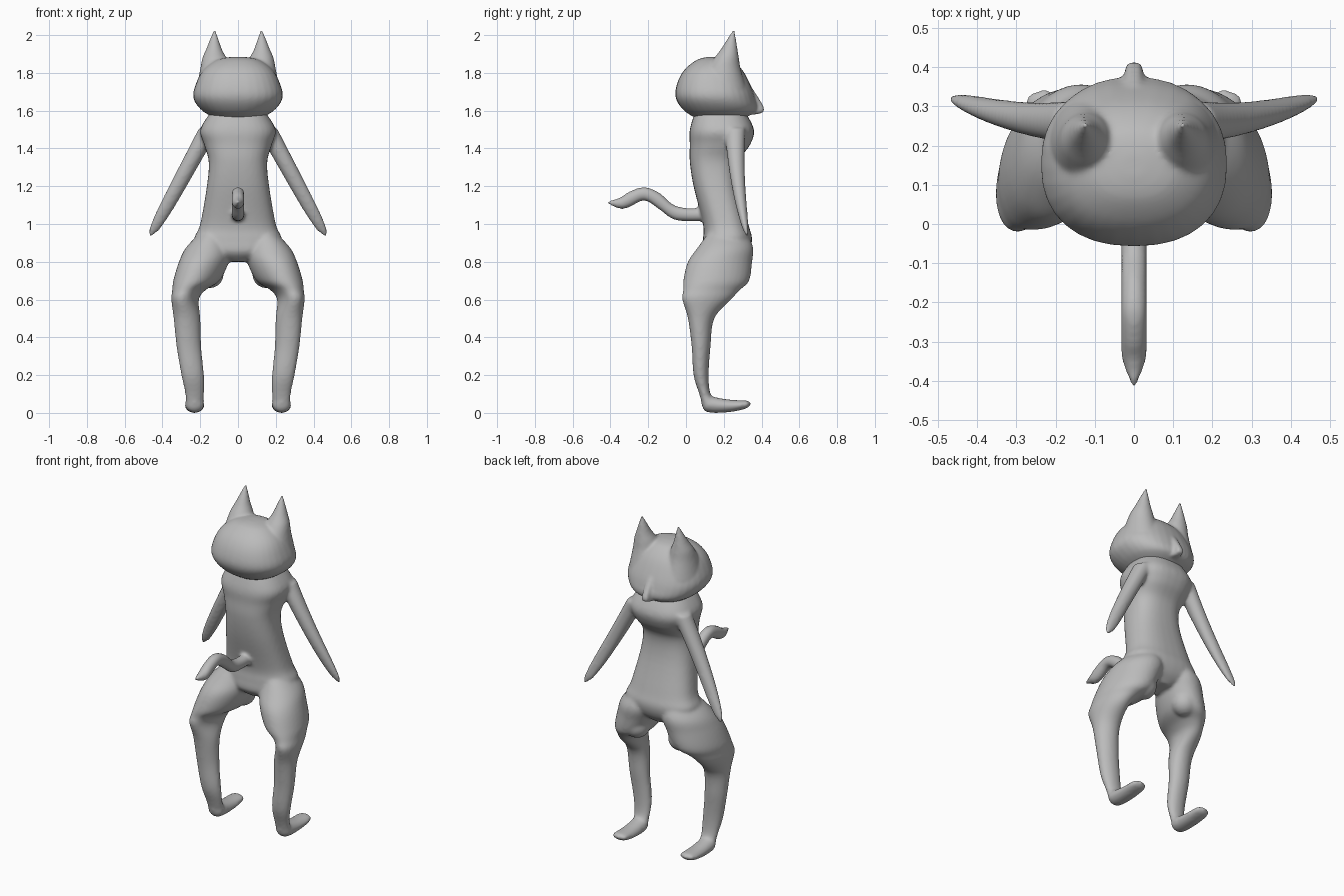
import bpy, bmesh, math
from mathutils import Matrix, Vector

cube = bpy.data.objects.get("Cube")
if cube:
    bpy.data.objects.remove(cube, do_unlink=True)

grey = (0.5, 0.5, 0.5, 1)
fur = bpy.data.materials.new("grey fur")
fur.use_nodes = True
fur.diffuse_color = grey
fur.node_tree.nodes["Principled BSDF"].inputs["Base Color"].default_value = grey


def smooth_rows(rows, steps=5):
    """Catmull-Rom interpolation through the slices of a loft."""
    rows = [Vector(row) for row in rows]
    padded = [rows[0]] + rows + [rows[-1]]
    result = []
    for before, start, end, after in zip(padded, padded[1:], padded[2:], padded[3:]):
        leave, arrive = (end - before) / 2, (after - start) / 2
        for step in range(steps):
            t = step / steps
            bend = (end - start) * 3 - leave * 2 - arrive
            twist = (start - end) * 2 + leave + arrive
            result.append(start + leave * t + bend * t**2 + twist * t**3)
    return result + [rows[-1]]


def signed_power(value, exponent):
    return math.copysign(abs(value) ** exponent, value)


def loft(bm, rows, axis="z", side=1, power=2, skew=0, sides=32):
    """Rows are (position on the axis, x, depth, x radius, depth radius)."""
    rings = []
    for position, x, depth, x_radius, depth_radius in smooth_rows(rows):
        ring = []
        for corner in range(sides):
            angle = math.tau * corner / sides
            u = signed_power(math.cos(angle), 2 / power) * x_radius
            v = signed_power(math.sin(angle), 2 / power) * depth_radius
            across, other = side * (x + u - skew * v), depth + v
            point = (across, other, position) if axis == "z" else (across, position, other)
            ring.append(bm.verts.new(point))
        rings.append(ring)
    for lower, upper in zip(rings, rings[1:]):
        for i in range(sides):
            j = (i + 1) % sides
            bm.faces.new((lower[i], lower[j], upper[j], upper[i]))
    bm.faces.new(rings[0])
    bm.faces.new(rings[-1])


def centred(rows):
    return [(position, 0, *rest) for position, *rest in rows]


def along(count=16):
    return [i / count for i in range(count + 1)]


def rounded_tip(t):
    return math.sqrt(1.02 - t**8)


def skin(name, bm, voxel, repeats):
    """Fuse the overlapping shapes into one soft surface."""
    bmesh.ops.recalc_face_normals(bm, faces=bm.faces)
    mesh = bpy.data.meshes.new(name)
    bm.to_mesh(mesh)
    bm.free()
    mesh.materials.append(fur)
    mesh.shade_smooth()
    obj = bpy.data.objects.new(name, mesh)
    bpy.context.collection.objects.link(obj)
    fuse = obj.modifiers.new("fuse", "REMESH")
    fuse.mode = "VOXEL"
    fuse.voxel_size = voxel
    fuse.use_smooth_shade = True
    soften = obj.modifiers.new("soften", "SMOOTH")
    soften.factor = 0.5
    soften.iterations = repeats


body = bmesh.new()

# Torso from the pelvis up to the neck
loft(body, centred([
    (0.8, 0.21, 0.05, 0.07),
    (0.85, 0.21, 0.18, 0.12),
    (0.92, 0.22, 0.23, 0.13),
    (1, 0.21, 0.2, 0.12),
    (1.2, 0.16, 0.165, 0.12),
    (1.33, 0.15, 0.155, 0.13),
    (1.42, 0.18, 0.18, 0.16),
    (1.5, 0.19, 0.2, 0.17),
    (1.6, 0.18, 0.14, 0.13),
]), power=2.5)

# Wavy tail
loft(body, centred([
    (0.1, 1.05, 0.035, 0.035),
    (0, 1.05, 0.035, 0.035),
    (-0.07, 1.065, 0.034, 0.04),
    (-0.14, 1.12, 0.034, 0.045),
    (-0.22, 1.16, 0.034, 0.036),
    (-0.3, 1.13, 0.034, 0.042),
    (-0.35, 1.11, 0.03, 0.03),
    (-0.42, 1.115, 0.004, 0.006),
]), axis="y")

for side in (1, -1):
    # Leg from the ankle up to the hip
    loft(body, [
        (0.03, 0.23, 0.13, 0.05, 0.04),
        (0.1, 0.23, 0.1, 0.05, 0.03),
        (0.2, 0.24, 0.08, 0.06, 0.04),
        (0.35, 0.26, 0.08, 0.065, 0.05),
        (0.5, 0.27, 0.08, 0.07, 0.07),
        (0.6, 0.28, 0.11, 0.07, 0.13),
        (0.65, 0.26, 0.135, 0.085, 0.15),
        (0.7, 0.22, 0.16, 0.12, 0.175),
        (0.8, 0.18, 0.18, 0.13, 0.17),
        (0.88, 0.15, 0.21, 0.12, 0.145),
        (0.97, 0.12, 0.22, 0.06, 0.09),
    ], side=side, skew=0.15)

    # Inner thigh bulge
    place = Matrix.Translation((side * 0.15, 0.26, 0.735))
    bmesh.ops.create_uvsphere(body, u_segments=24, v_segments=16, radius=0.075, matrix=place)

    # Foot with raised toes
    foot = []
    for t in along():
        height = 0.05 - 0.03 * t
        sole = 0.06 * (t - 0.3) ** 2
        cap = rounded_tip(2 * t - 1)
        foot.append((0.08 + 0.265 * t, 0.23, sole + height, 0.05 * cap, height * cap))
    loft(body, foot, axis="y", side=side)

    # Arm sweeping down, outward and forward
    arm = []
    for t in along():
        cap = rounded_tip(t)
        arm.append((1.51 - 0.58 * t, 0.15 + 0.315 * t, 0.26 + 0.065 * t**2,
                    (0.055 - 0.015 * t) * cap, (0.055 - 0.035 * t) * cap))
    loft(body, arm, side=side)

skin("body", body, 0.009, 10)

head = bmesh.new()

# Skull and cheeks
loft(head, centred([
    (1.55, 0.18, 0.1, 0.11),
    (1.6, 0.18, 0.19, 0.19),
    (1.67, 0.155, 0.237, 0.21),
    (1.75, 0.145, 0.22, 0.19),
    (1.82, 0.145, 0.18, 0.15),
    (1.87, 0.15, 0.11, 0.09),
    (1.885, 0.15, 0.03, 0.03),
]), power=2.3)

# Muzzle swelling and the ridge on it
loft(head, centred([
    (1.58, 0.28, 0.12, 0.08),
    (1.63, 0.29, 0.12, 0.1),
    (1.75, 0.25, 0.1, 0.08),
]), power=1.3)
loft(head, centred([
    (1.58, 0.32, 0.025, 0.05),
    (1.61, 0.34, 0.025, 0.075),
    (1.75, 0.28, 0.02, 0.05),
]), power=4)

# Pointed ears
for side in (1, -1):
    loft(head, [
        (1.72, 0.11, 0.19, 0.11, 0.13),
        (1.82, 0.12, 0.2, 0.08, 0.09),
        (1.88, 0.125, 0.215, 0.063, 0.065),
        (1.93, 0.127, 0.23, 0.04, 0.042),
        (2.025, 0.124, 0.252, 0.006, 0.006),
    ], side=side)

skin("head", head, 0.008, 8)
